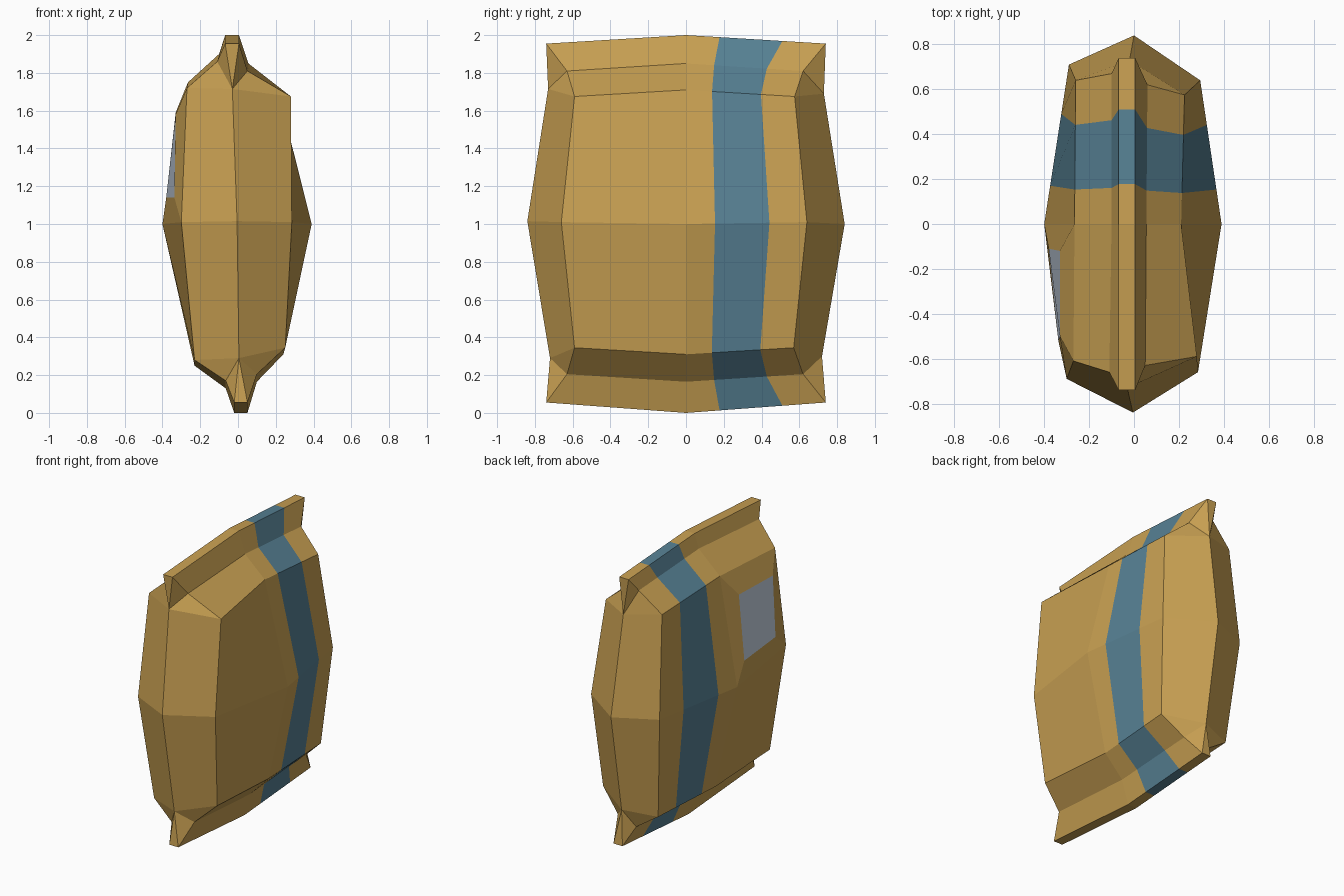
import bpy, bmesh
from mathutils import Vector

if "Cube" in bpy.data.objects:
    bpy.data.objects.remove(bpy.data.objects["Cube"])


def material(name, color):
    m = bpy.data.materials.new(name)
    m.diffuse_color = (*color, 1)
    m.use_nodes = True
    m.node_tree.nodes["Principled BSDF"].inputs["Base Color"].default_value = m.diffuse_color
    return m


# Rows from bottom hem to top hem: y front, y back, x front, x middle, x back, z ends, z middle
RIGHT = [(-.74, .74, .05, .05, .05, .055, 0),
         (-.63, .62, .10, .10, .10, .205, .165),
         (-.59, .57, .25, .24, .25, .345, .31),
         (-.66, .64, .285, .39, .295, 1.01, 1.0),
         (-.59, .575, .28, .21, .225, 1.675, 1.71),
         (-.63, .62, .05, .055, .06, 1.81, 1.85),
         (-.74, .74, .005, .005, .005, 1.955, 2.0)]
LEFT = [(-.74, .74, -.02, -.02, -.02, .055, 0),
        (-.65, .65, -.065, -.065, -.065, .17, .13),
        (-.61, .64, -.23, -.23, -.23, .28, .25),
        (-.69, .71, -.30, -.40, -.29, 1.01, 1.0),
        (-.61, .64, -.27, -.265, -.26, 1.72, 1.75),
        (-.66, .67, -.11, -.10, -.10, 1.86, 1.90),
        (-.74, .74, -.068, -.068, -.068, 1.955, 2.0)]
# Side ridges, low to high
RIDGES = {0: [(.005, -.72, .29), (-.005, -.84, 1.015), (-.03, -.73, 1.715)],
          -1: [(0, .72, .30), (0, .84, 1.0), (-.02, .73, 1.69)]}
# Raised label on the left panel
LABEL = [(-.38, -.11, 1.14), (-.337, -.52, 1.14), (-.33, -.50, 1.58), (-.33, -.12, 1.59)]
STRIPE = (.24, .69)  # stripe edges, as fractions from the middle to the back corner

bm = bmesh.new()


def face(verts, mat=0):
    bm.faces.new(verts).material_index = mat


def make_row(r):
    yf, yb, xf, xm, xb, ze, zm = r
    front, mid, back = Vector((xf, yf, ze)), Vector((xm, 0, zm)), Vector((xb, yb, ze))
    pts = [front, mid] + [mid.lerp(back, t) for t in STRIPE] + [back]
    return [bm.verts.new(p) for p in pts]


right = [make_row(r) for r in RIGHT]
left = [make_row(r) for r in LEFT]

# Broad panels, necks and hems with the painted stripe column
for side in (right, left):
    for i in range(6):
        for j in range(4):
            a, b, c, d = side[i][j], side[i][j + 1], side[i + 1][j + 1], side[i + 1][j]
            if side is left and i == 3 and j == 0:
                # raised label with a sloping border
                outer = [b, a, d, c]
                inner = [bm.verts.new(p) for p in LABEL]
                face(inner, 2)
                for k in range(4):
                    n = (k + 1) % 4
                    face([outer[k], outer[n], inner[n], inner[k]])
            else:
                face([a, b, c, d], 1 if j == 2 else 0)

# Narrow hem edges at top and bottom
for i in (0, 6):
    for j in range(4):
        face([right[i][j], right[i][j + 1], left[i][j + 1], left[i][j]], 1 if j == 2 else 0)

# Front and back gussets meeting in a ridge, with pinched corners
for col, pts in RIDGES.items():
    ridge = [bm.verts.new(p) for p in pts]
    for side in (right, left):
        for k in range(2):
            face([side[k + 2][col], side[k + 3][col], ridge[k + 1], ridge[k]])
        for hem, neck, panel, r in ((0, 1, 2, ridge[0]), (6, 5, 4, ridge[2])):
            face([side[hem][col], side[neck][col], r])
            face([side[neck][col], side[panel][col], r])
    face([right[0][col], left[0][col], ridge[0]])
    face([right[6][col], left[6][col], ridge[2]])

bmesh.ops.recalc_face_normals(bm, faces=bm.faces[:])
mesh = bpy.data.meshes.new("sack")
bm.to_mesh(mesh)
bm.free()
for m in (material("tan cloth", (.58, .352, .085)),
          material("blue stripe", (.095, .22, .296)),
          material("pale label", (.57, .66, .77))):
    mesh.materials.append(m)
sack = bpy.data.objects.new("sack", mesh)
bpy.context.collection.objects.link(sack)
